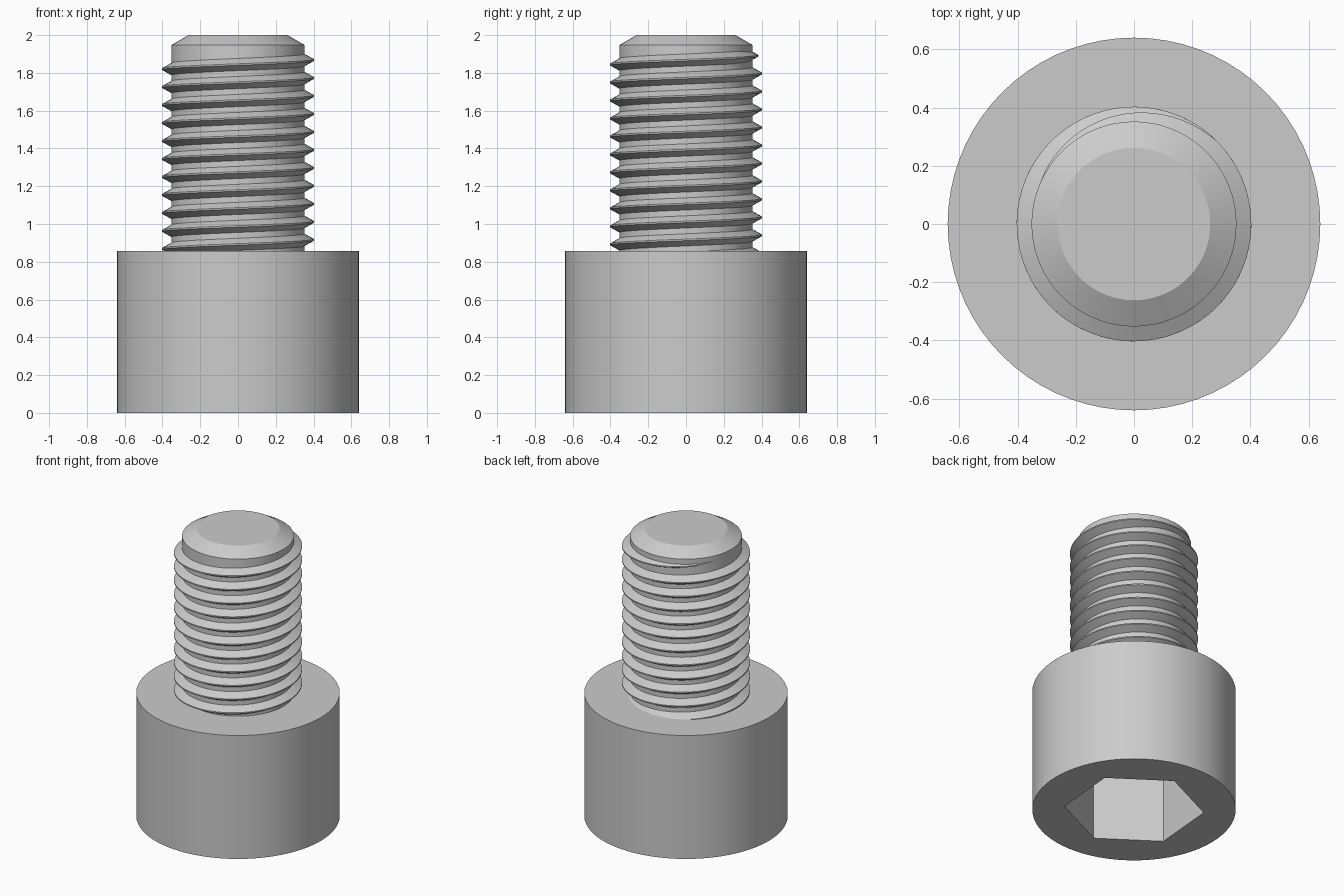
import bpy
import bmesh
from math import cos, sin, radians, pi, tau

if "Cube" in bpy.data.objects:
    bpy.data.objects.remove(bpy.data.objects["Cube"])

SEGMENTS = 72
HEAD_TOP = 0.857
CORE_RADIUS = 0.352
CREST_RADIUS = 0.405
PITCH = 0.0952

steel = bpy.data.materials.new("steel grey")
steel.use_nodes = True
GREY = (0.6, 0.6, 0.6, 1)
steel.diffuse_color = GREY
steel.node_tree.nodes["Principled BSDF"].inputs["Base Color"].default_value = GREY


def finish(name, bm):
    """Turn a bmesh into a smooth-shaded steel object with sharp edges kept."""
    bmesh.ops.recalc_face_normals(bm, faces=bm.faces)
    mesh = bpy.data.meshes.new(name)
    bm.to_mesh(mesh)
    bm.free()
    mesh.materials.append(steel)
    obj = bpy.data.objects.new(name, mesh)
    bpy.context.collection.objects.link(obj)
    smooth(obj)
    return obj


def smooth(obj):
    bpy.ops.object.select_all(action="DESELECT")
    obj.select_set(True)
    bpy.context.view_layer.objects.active = obj
    bpy.ops.object.shade_smooth_by_angle(angle=radians(25))


def skin(bm, rings):
    """Join equal closed rings of points into a capped solid."""
    loops = [[bm.verts.new(p) for p in ring] for ring in rings]
    for a, b in zip(loops, loops[1:]):
        for i in range(len(a)):
            j = (i + 1) % len(a)
            bm.faces.new((a[i], a[j], b[j], b[i]))
    bm.faces.new(loops[0])
    bm.faces.new(loops[-1])


def turned(name, profile, sides=SEGMENTS, turn=0.0):
    """Solid turned about z from (radius, height) pairs."""
    bm = bmesh.new()
    angles = [turn + tau * i / sides for i in range(sides)]
    skin(bm, [[(r * cos(a), r * sin(a), z) for a in angles] for r, z in profile])
    return finish(name, bm)


# Cylindrical head with a hexagonal key socket underneath
head = turned("head", [(0.64, 0), (0.64, HEAD_TOP)])
cutter = turned("socket_cutter", [(0.44, -0.1), (0.44, 0.5)], 6, radians(25.2))
cutter.hide_render = True
socket = head.modifiers.new("socket", "BOOLEAN")
socket.operation = "DIFFERENCE"
socket.solver = "EXACT"
socket.object = cutter
bpy.context.view_layer.objects.active = head
bpy.ops.object.modifier_apply(modifier=socket.name)
bpy.data.objects.remove(cutter)
smooth(head)

# Shank core with a chamfered tip
turned("shank", [(CORE_RADIUS, HEAD_TOP - 0.05), (CORE_RADIUS, 1.948), (0.262, 2)])

# Right-handed helical thread that fades into the shank near the tip
FADE_START, FADE_END = radians(45), radians(160)
TOP_AT_ZERO = 1.868
start = -tau * (TOP_AT_ZERO - HEAD_TOP + 0.05) / PITCH
steps = int((FADE_END - start) / tau * SEGMENTS)
rings = []
for i in range(steps + 1):
    a = start + (FADE_END - start) * i / steps
    fade = min(1, (FADE_END - a) / (FADE_END - FADE_START))
    crest = CORE_RADIUS - 0.002 + (CREST_RADIUS - CORE_RADIUS) * fade
    base = 0.006 + 0.033 * fade
    z = TOP_AT_ZERO + PITCH * a / tau
    section = [(0.34, -base), (crest, -0.004), (crest, 0.004), (0.34, base)]
    rings.append([(r * cos(a), r * sin(a), z + dz) for r, dz in section])
bm = bmesh.new()
skin(bm, rings)
finish("thread", bm)
